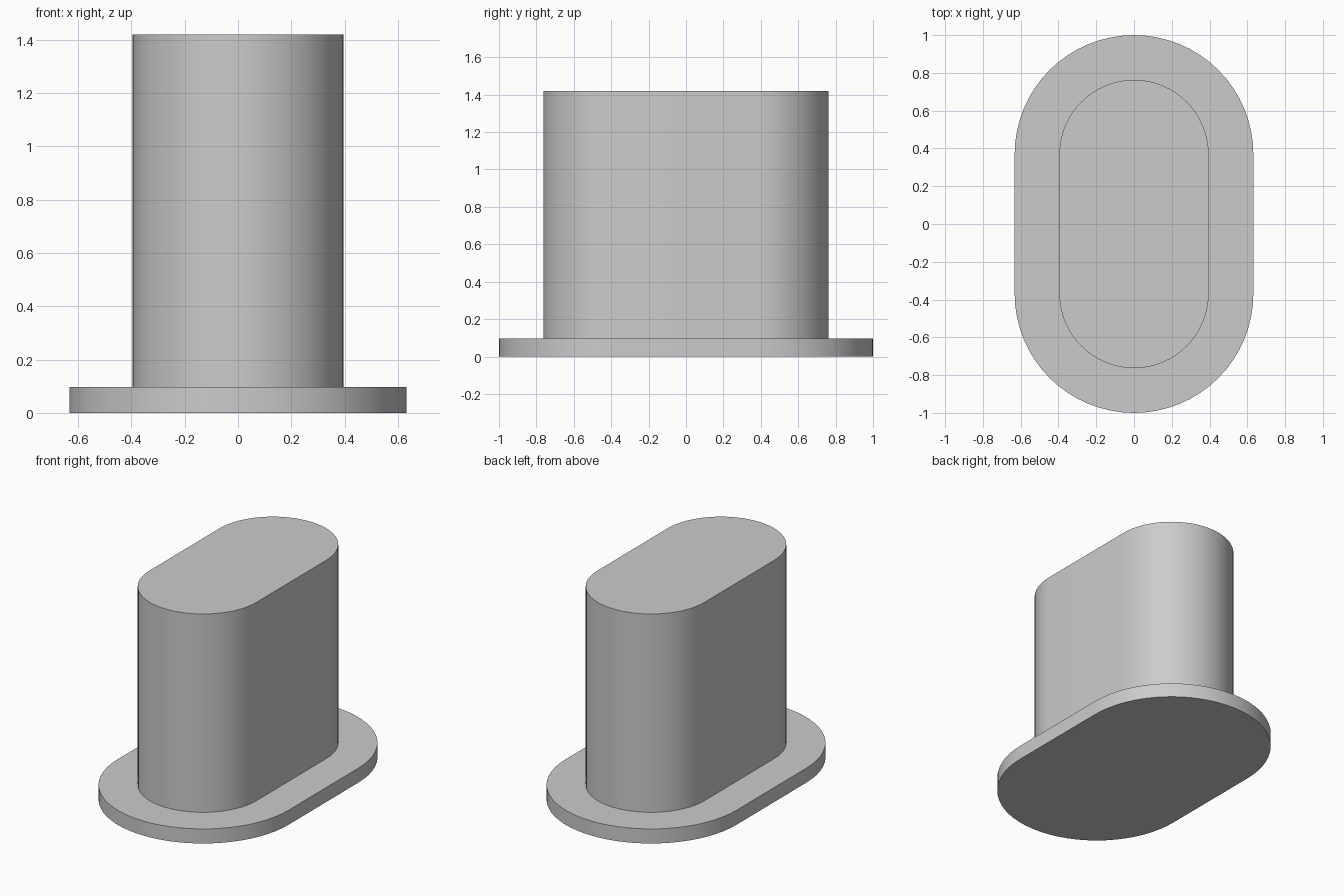
import bpy
import bmesh
from math import pi, cos, sin, radians

cube = bpy.data.objects.get("Cube")
if cube:
    bpy.data.objects.remove(cube, do_unlink=True)

grey = bpy.data.materials.new("plain grey")
grey.use_nodes = True
colour = (0.6, 0.6, 0.6, 1)
grey.diffuse_color = colour
grey.node_tree.nodes["Principled BSDF"].inputs["Base Color"].default_value = colour

OFFSET = 0.368   # distance from the middle to each round end's centre
STEPS = 32       # segments per half circle


def stadium_ring(bm, radius, z):
    """Ring of vertices around a rounded slot shape."""
    ring = []
    for end in (1, -1):
        for i in range(STEPS + 1):
            a = pi * i / STEPS
            ring.append(bm.verts.new((end * radius * cos(a),
                                      end * (OFFSET + radius * sin(a)), z)))
    return ring


# Profile of radius and height: base flange, then the tall plug
profile = [(0.632, 0), (0.632, 0.097), (0.395, 0.097), (0.395, 1.42)]

bm = bmesh.new()
rings = [stadium_ring(bm, r, z) for r, z in profile]
for low, high in zip(rings, rings[1:]):
    for i in range(len(low)):
        j = (i + 1) % len(low)
        bm.faces.new((low[i], low[j], high[j], high[i]))
bm.faces.new(rings[0][::-1])
bm.faces.new(rings[-1])
bmesh.ops.recalc_face_normals(bm, faces=bm.faces)

mesh = bpy.data.meshes.new("flanged_plug")
bm.to_mesh(mesh)
bm.free()
mesh.materials.append(grey)
plug = bpy.data.objects.new("flanged_plug", mesh)
bpy.context.collection.objects.link(plug)

# Smooth walls with crisp rims
bpy.ops.object.select_all(action="DESELECT")
plug.select_set(True)
bpy.context.view_layer.objects.active = plug
bpy.ops.object.shade_smooth_by_angle(angle=radians(30))
